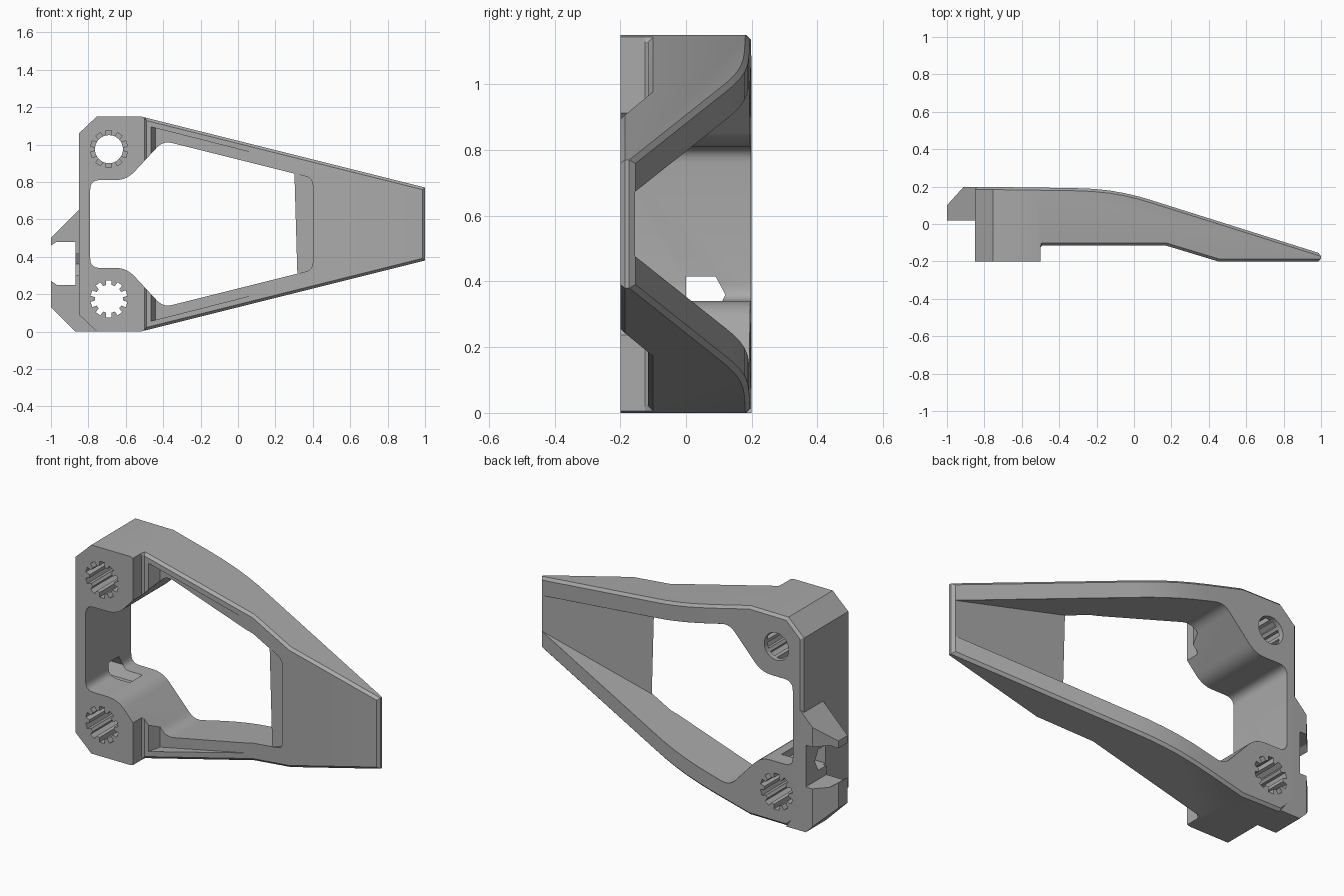
import bpy, bmesh, math
from mathutils import Vector

old = bpy.data.objects.get("Cube")
if old:
    bpy.data.objects.remove(old, do_unlink=True)

MID = 0.575  # height of the mirror plane

grey = bpy.data.materials.new("matte_grey")
grey.use_nodes = True
COLOUR = (0.40, 0.40, 0.40, 1)
grey.diffuse_color = COLOUR
grey.node_tree.nodes["Principled BSDF"].inputs["Base Color"].default_value = COLOUR


def fillet(corners, steps=5):
    """Round each (x, z, radius) corner with a short curve."""
    out = []
    n = len(corners)
    for i, (x, z, r) in enumerate(corners):
        p = Vector((x, z))
        a = p + (Vector(corners[i - 1][:2]) - p).normalized() * r
        b = p + (Vector(corners[(i + 1) % n][:2]) - p).normalized() * r
        for k in range(steps + 1):
            t = k / steps
            out.append(a * (1 - t) ** 2 + p * 2 * t * (1 - t) + b * t * t)
    return out


def mirrored(half):
    """Complete an outline with its reflection about the middle height."""
    return half + [(p[0], 2 * MID - p[1], *p[2:]) for p in reversed(half)]


def prism(name, points, axis, lo, hi):
    """Extrude a flat outline along one axis; points use the other two."""
    place = {"x": lambda p, d: (d, p[0], p[1]),
             "y": lambda p, d: (p[0], d, p[1]),
             "z": lambda p, d: (p[0], p[1], d)}[axis]
    bm = bmesh.new()
    low = [bm.verts.new(place(p, lo)) for p in points]
    high = [bm.verts.new(place(p, hi)) for p in points]
    bm.faces.new(low)
    bm.faces.new(high)
    for i in range(len(points)):
        j = (i + 1) % len(points)
        bm.faces.new((low[i], low[j], high[j], high[i]))
    bmesh.ops.recalc_face_normals(bm, faces=bm.faces)
    mesh = bpy.data.meshes.new(name)
    bm.to_mesh(mesh)
    bm.free()
    mesh.materials.append(grey)
    obj = bpy.data.objects.new(name, mesh)
    bpy.context.collection.objects.link(obj)
    return obj


def combine(obj, other, operation):
    """Apply a boolean and discard the helper."""
    mod = obj.modifiers.new("combine", "BOOLEAN")
    mod.object, mod.operation, mod.solver = other, operation, "EXACT"
    bpy.context.view_layer.objects.active = obj
    bpy.ops.object.modifier_apply(modifier=mod.name)
    bpy.data.objects.remove(other, do_unlink=True)


def chamfer(obj, width, rule):
    """Chamfer sharp convex edges between a y-facing face and a wall."""
    bm = bmesh.new()
    bm.from_mesh(obj.data)
    bmesh.ops.remove_doubles(bm, verts=bm.verts, dist=0.0002)
    bm.normal_update()
    chosen = []
    for e in bm.edges:
        if len(e.link_faces) != 2 or not e.is_convex or e.calc_face_angle(0) < 1:
            continue
        wall, face = sorted((f.normal for f in e.link_faces), key=lambda v: abs(v.y))
        mid = (e.verts[0].co + e.verts[1].co) / 2
        if abs(wall.y) < 0.1 and abs(face.y) > 0.3 and rule(mid, face):
            chosen.append(e)
    bmesh.ops.bevel(bm, geom=chosen, offset=width, segments=1,
                    affect="EDGES", clamp_overlap=True)
    bm.to_mesh(obj.data)
    bm.free()


# Frame: front outline intersected with the curved plan profile
frame = prism("bracket_frame", mirrored(
    [(-0.85, 1.06), (-0.755, 1.15), (-0.52, 1.15), (1.0, 0.77)]), "y", -0.3, 0.3)
plan = [(-0.9, -0.2), (-0.5, -0.2), (-0.5, -0.125), (-0.49, -0.115), (0.17, -0.115),
        (0.45, -0.2), (1.1, -0.2), (1.1, -0.19), (0.1, 0.125), (0.03, 0.146),
        (-0.05, 0.165), (-0.13, 0.179), (-0.22, 0.188), (-0.32, 0.192), (-0.9, 0.2)]
combine(frame, prism("plan_cutter", plan, "z", -0.2, 1.4), "INTERSECT")
chamfer(frame, 0.014, lambda m, f: m.y > -0.19 or m.x > -0.45)

# Central window, and the recess between the arms behind the end plate
window = fillet(mirrored([(-0.79, 0.81, 0.05), (-0.595, 0.81, 0.06),
                          (-0.4, 1.02, 0.05), (0.4, 0.82, 0.04)]))
combine(frame, prism("window_cutter", window, "y", -0.5, 0.5), "DIFFERENCE")
recess = mirrored([(0.3, 0.845), (1.2, 0.62)])
combine(frame, prism("recess_cutter", recess, "y", -0.155, 0.5), "DIFFERENCE")
chamfer(frame, 0.02, lambda m, f: f.y > 0.3 and m.y > -0.12)

# Side catch with a notch
catch = prism("side_catch", [(-0.75, 0), (-0.83, 0), (-0.87, 0), (-1, 0.13), (-1, 0.27),
                             (-0.97, 0.25), (-0.87, 0.25), (-0.87, 0.48), (-0.97, 0.48),
                             (-1, 0.46), (-1, 0.5), (-0.82, 0.68), (-0.82, 0.1)],
              "y", 0.02, 0.199)
combine(catch, prism("catch_cutter", [(-1.1, 0), (-1.1, 0), (-0.7, 0), (-0.7, 0.3),
                                      (-0.82, 0.3), (-1.0, 0.1), (-1.1, 0)][2:] + [(-1.0, 0)],
                     "z", -0.2, 1), "INTERSECT")
combine(frame, catch, "UNION")

# Cross hole through the side wall
hole = [(0, 0.30), (0, 0.415), (0.09, 0.415), (0.12, 0.36), (0.09, 0.30)]
combine(frame, prism("hole_cutter", hole, "x", -0.95, -0.66), "DIFFERENCE")

# Wedge pockets on the front of both arms
for side in (1, -1):
    flip = lambda x, z: (x, z if side > 0 else 2 * MID - z)
    wedge = prism("pocket_cutter", [(-0.5, -0.2), (-0.44, -0.05), (0.13, -0.115), (0.13, -0.2)],
                  "z", 0, 1.2)
    area = [flip(-0.52, 1.108), flip(0.14, 0.94), flip(0.14, 0.7), flip(-0.52, 0.88)]
    combine(wedge, prism("pocket_area", area, "y", -0.4, 0.3), "INTERSECT")
    combine(frame, wedge, "DIFFERENCE")


def spline(cx, cz, inner=0.075, outer=0.1, teeth=10):
    """Ten-slot toothed hole outline."""
    pts = []
    for i in range(teeth):
        a = math.pi / 2 + i * math.tau / teeth
        for da, r in ((-0.2, inner), (-0.15, outer), (0.15, outer), (0.2, inner), (0.314, inner)):
            pts.append((cx + r * math.cos(a + da), cz + r * math.sin(a + da)))
    return pts


# Toothed holes: the upper one leaves a round opening at the back
combine(frame, prism("lower_spline", spline(-0.69, 0.175), "y", -0.5, 0.5), "DIFFERENCE")
combine(frame, prism("upper_spline", spline(-0.69, 0.975), "y", -0.5, 0.17), "DIFFERENCE")
ring = [(-0.69 + 0.075 * math.cos(i * math.tau / 40),
         0.975 + 0.075 * math.sin(i * math.tau / 40)) for i in range(40)]
combine(frame, prism("round_opening", ring, "y", -0.5, 0.5), "DIFFERENCE")

# One material, soft shading on the gentle curves
frame.data.materials.clear()
frame.data.materials.append(grey)
for p in frame.data.polygons:
    p.material_index = 0
bpy.ops.object.select_all(action="DESELECT")
frame.select_set(True)
bpy.context.view_layer.objects.active = frame
bpy.ops.object.shade_smooth_by_angle(angle=math.radians(25))
